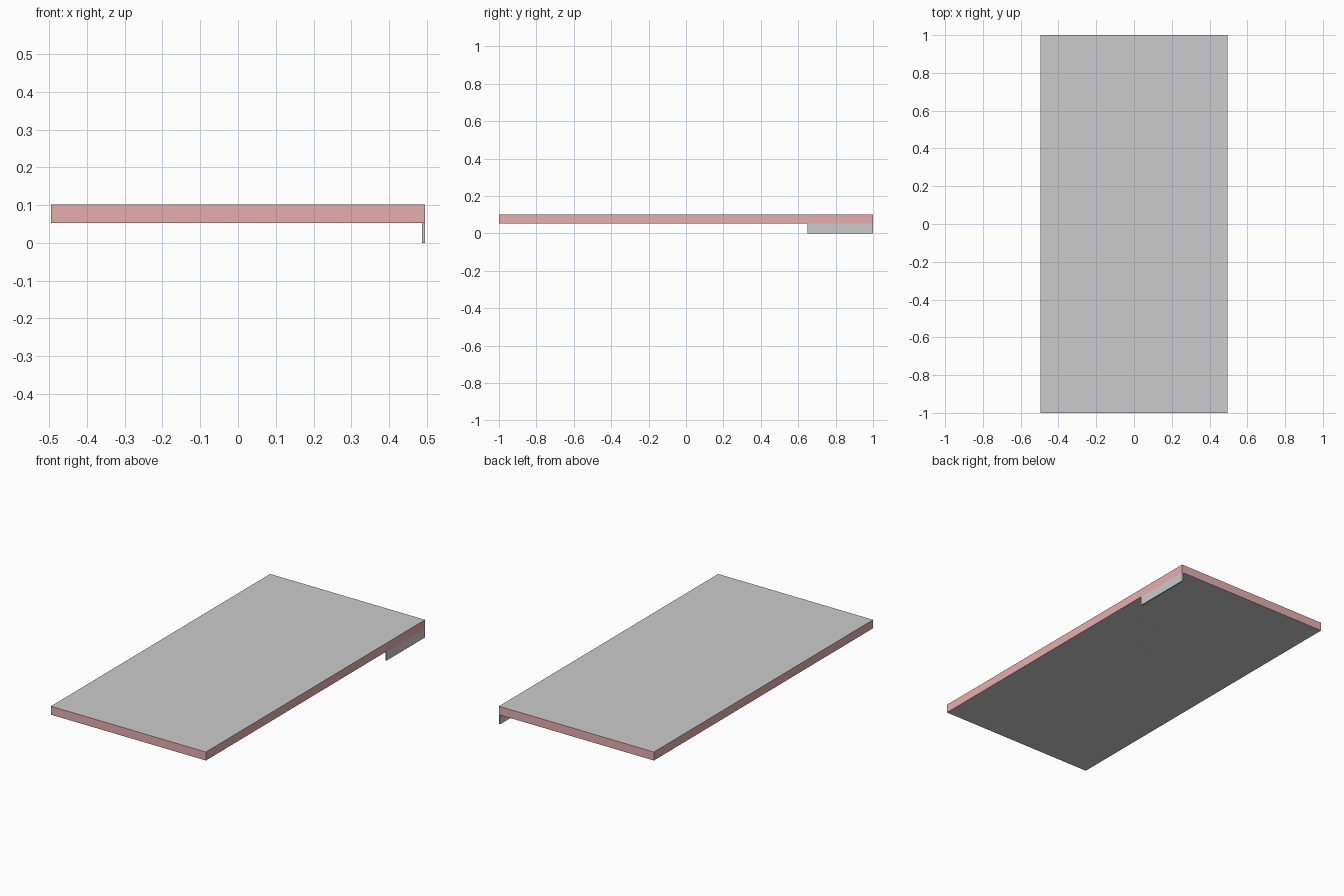
import bpy, bmesh
from mathutils import Vector

if "Cube" in bpy.data.objects:
    bpy.data.objects.remove(bpy.data.objects["Cube"])

W, L = 0.495, 1.0          # half width, half length
Z0, Z1 = 0.053, 0.102      # slab underside and top

edge = bpy.data.materials.new("edge_band")
edge.diffuse_color = (0.8, 0.42, 0.42, 1)
edge.use_nodes = True
edge.node_tree.nodes["Principled BSDF"].inputs["Base Color"].default_value = edge.diffuse_color


def add_object(name, bm):
    bmesh.ops.recalc_face_normals(bm, faces=bm.faces)
    mesh = bpy.data.meshes.new(name)
    bm.to_mesh(mesh)
    bm.free()
    obj = bpy.data.objects.new(name, mesh)
    bpy.context.collection.objects.link(obj)
    return obj


def box(name, lo, hi):
    bm = bmesh.new()
    bmesh.ops.create_cube(bm, size=1)
    lo, hi = Vector(lo), Vector(hi)
    bmesh.ops.scale(bm, vec=hi - lo, verts=bm.verts)
    bmesh.ops.translate(bm, vec=(lo + hi) / 2, verts=bm.verts)
    return add_object(name, bm)


# Slab: grey top and underside, coloured edge band
slab = box("slab", (-W, -L, Z0), (W, L, Z1))
slab.data.materials.append(None)
slab.data.materials.append(edge)
for face in slab.data.polygons:
    face.material_index = int(abs(face.normal.z) < 0.5)

# Thin upright plate hanging under the back right edge
box("hanging_plate", (W - 0.008, 0.65, 0), (W, L, Z0))


# Shallow diagonal strips that sink into the underside
def strip(name, y, width):
    x, run, drop = W - 0.004, Vector((-0.53, -0.67, 0)), 0.001
    bm = bmesh.new()
    a, b = Vector((x, y, Z0)), Vector((x, y + width, Z0))
    down = Vector((0, 0, -drop))
    near = [bm.verts.new(p) for p in (a, a + down, b + down, b)]
    far = [bm.verts.new(p + run) for p in (a, b)]
    bm.faces.new(near)
    bm.faces.new((near[1], far[0], far[1], near[2]))
    bm.faces.new((near[0], far[0], near[1]))
    bm.faces.new((near[3], near[2], far[1]))
    add_object(name, bm)


for i, (y, width) in enumerate([(0.652, 0.035), (0.72, 0.02), (0.785, 0.04)]):
    strip(f"underside_strip_{i + 1}", y, width)
